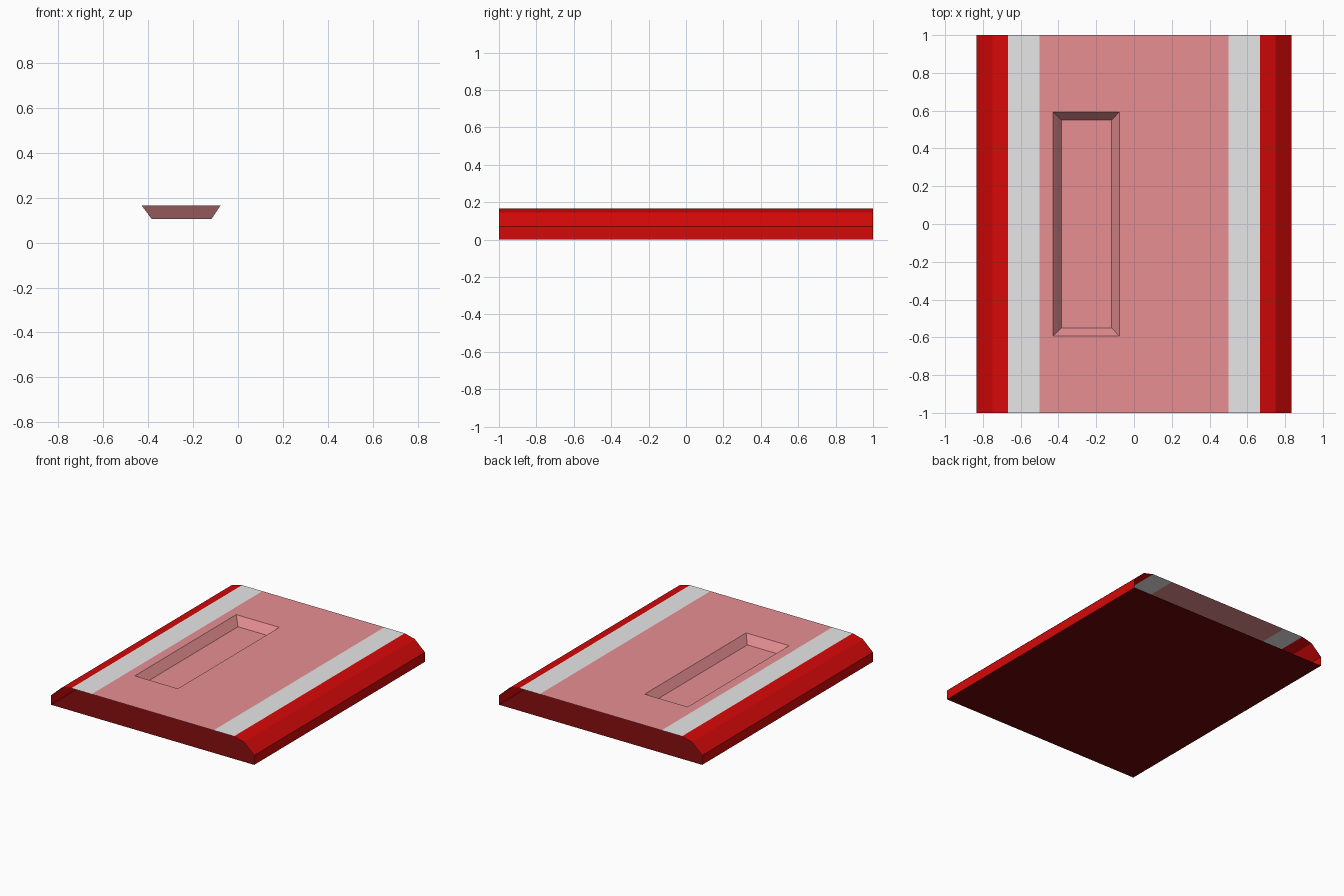
import bpy, bmesh

if "Cube" in bpy.data.objects:
    bpy.data.objects.remove(bpy.data.objects["Cube"])


def srgb(r, g, b):
    def lin(c):
        c /= 255
        return c / 12.92 if c <= 0.04045 else ((c + 0.055) / 1.055) ** 2.4
    return (lin(r), lin(g), lin(b), 1)


def material(name, rgb):
    m = bpy.data.materials.new(name)
    m.diffuse_color = srgb(*rgb)
    m.use_nodes = True
    m.node_tree.nodes["Principled BSDF"].inputs["Base Color"].default_value = m.diffuse_color
    return m


RED = material("red", (214, 8, 8))
DARK = material("dark red", (110, 8, 9))
GREY = material("light grey", (236, 236, 236))
PINK = material("pink", (236, 146, 150))

L = 1.0          # half length
TOP = 0.167      # height of the flat top
HALF = 0.5       # half width of the pink panel


def finish(name, bm, mats):
    mesh = bpy.data.meshes.new(name)
    bm.normal_update()
    bm.to_mesh(mesh)
    bm.free()
    for m in mats:
        mesh.materials.append(m)
    ob = bpy.data.objects.new(name, mesh)
    bpy.context.collection.objects.link(ob)
    return ob


# Shell: open-ended profile running underneath, round the sides and over to the panel
side = [(0.833, 0), (0.833, 0.07), (0.75, 0.146), (0.667, TOP), (HALF, TOP)]
profile = [(-x, z) for x, z in reversed(side)] + side
bm = bmesh.new()
front = [bm.verts.new((x, -L, z)) for x, z in profile]
back = [bm.verts.new((x, L, z)) for x, z in profile]
for i in range(len(profile) - 1):
    f = bm.faces.new((front[i], front[i + 1], back[i + 1], back[i]))
    # flat strips on top are grey, the underside dark red, the sides red
    za, zb = profile[i][1], profile[i + 1][1]
    if min(za, zb) > TOP - 0.001:
        f.material_index = 1
    elif max(za, zb) < 0.001:
        f.material_index = 2
finish("curved_shell", bm, [RED, GREY, DARK])

# Top panel with a sloping recess: nested rectangles joined by quads
rects = [(-HALF, HALF, L, TOP), (-0.43, -0.077, 0.594, TOP), (-0.385, -0.118, 0.55, 0.106)]
bm = bmesh.new()
loops = [[bm.verts.new(p) for p in ((x0, -y, z), (x1, -y, z), (x1, y, z), (x0, y, z))]
         for x0, x1, y, z in rects]
for outer, inner in zip(loops, loops[1:]):
    for i in range(4):
        j = (i + 1) % 4
        bm.faces.new((outer[i], outer[j], inner[j], inner[i]))
bm.faces.new(loops[-1])
finish("recessed_top_panel", bm, [PINK])
